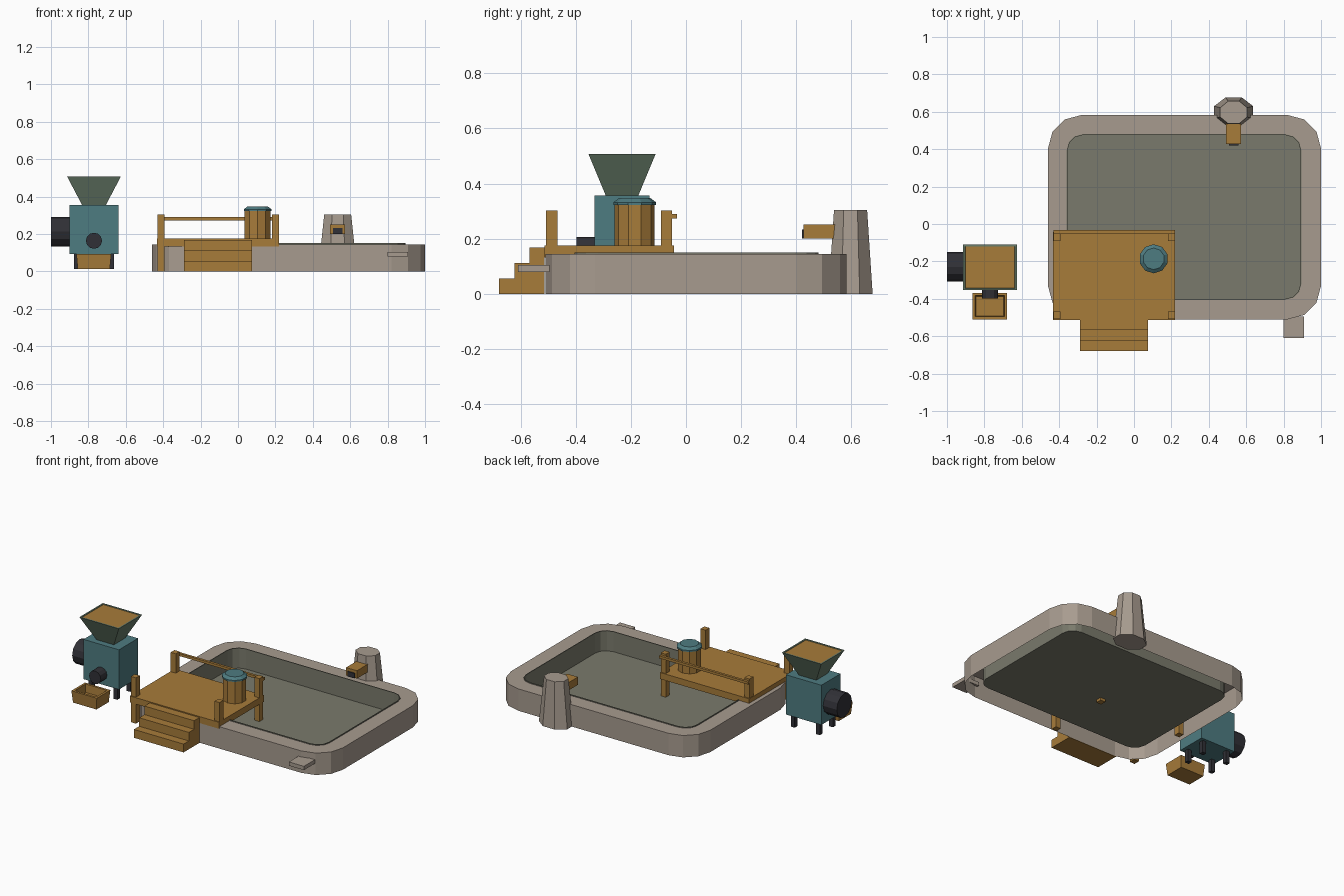
import bpy, bmesh, math
from mathutils import Matrix

if "Cube" in bpy.data.objects:
    bpy.data.objects.remove(bpy.data.objects["Cube"])


def mat(name, rgb):
    m = bpy.data.materials.new(name)
    m.diffuse_color = (*rgb, 1)
    m.use_nodes = True
    m.node_tree.nodes["Principled BSDF"].inputs["Base Color"].default_value = m.diffuse_color
    return m


STONE = mat("stone", (0.39, 0.33, 0.275))
LINER = mat("grey_green_liner", (0.195, 0.195, 0.15))
WOOD = mat("wood", (0.39, 0.20, 0.042))
TEAL = mat("teal_paint", (0.076, 0.20, 0.22))
GREEN = mat("hopper_green", (0.14, 0.205, 0.145))
DARK = mat("dark_metal", (0.03, 0.03, 0.037))


def finish(name, bm, material, fix=True):
    if fix:
        bmesh.ops.recalc_face_normals(bm, faces=bm.faces)
    me = bpy.data.meshes.new(name)
    bm.to_mesh(me)
    bm.free()
    me.materials.append(material)
    ob = bpy.data.objects.new(name, me)
    bpy.context.collection.objects.link(ob)
    return ob


def box(name, x, y, z, material):
    bm = bmesh.new()
    bmesh.ops.create_cube(bm, size=1)
    for v in bm.verts:
        v.co = [r[0] + (c + 0.5) * (r[1] - r[0]) for c, r in zip(v.co, (x, y, z))]
    return finish(name, bm, material)


def loft(name, loops, material, cap_start=False, cap_end=False):
    """Skin a stack of closed point loops."""
    bm = bmesh.new()
    rings = [[bm.verts.new(p) for p in lp] for lp in loops]
    n = len(rings[0])
    for a, b in zip(rings, rings[1:]):
        for i in range(n):
            j = (i + 1) % n
            bm.faces.new((a[i], a[j], b[j], b[i]))
    if cap_start:
        bm.faces.new(rings[0][::-1])
    if cap_end:
        bm.faces.new(rings[-1])
    return finish(name, bm, material, fix=False)


def rounded(x0, x1, y0, y1, r, z, seg=3):
    pts = []
    for k, (cx, cy) in enumerate(((x1 - r, y1 - r), (x0 + r, y1 - r),
                                  (x0 + r, y0 + r), (x1 - r, y0 + r))):
        for s in range(seg + 1):
            a = math.pi / 2 * (k + s / seg)
            pts.append((cx + r * math.cos(a), cy + r * math.sin(a), z))
    return pts


def rect(cx, cy, hx, hy, z):
    return [(cx + hx, cy + hy, z), (cx - hx, cy + hy, z),
            (cx - hx, cy - hy, z), (cx + hx, cy - hy, z)]


def ngon(cx, cy, rx, ry, z, n):
    k = 1 / math.cos(math.pi / n)
    return [(cx + rx * k * math.cos(2 * math.pi * (i + 0.5) / n),
             cy + ry * k * math.sin(2 * math.pi * (i + 0.5) / n), z) for i in range(n)]


def cylinder(name, centre, r, depth, axis, material, n=12):
    bm = bmesh.new()
    rot = Matrix.Rotation(math.pi / 2, 4, "Y" if axis == "X" else "X")
    bmesh.ops.create_cone(bm, cap_ends=True, segments=n, radius1=r, radius2=r,
                          depth=depth, matrix=Matrix.Translation(centre) @ rot)
    return finish(name, bm, material)


# Basin: stone surround, open underneath, with a thin liner and floor
INNER = (-0.355, 0.89, -0.40, 0.475)
grown = (-0.36, 0.895, -0.405, 0.48)
OUTER = (-0.46, 1.0, -0.51, 0.583)
loft("basin_surround", [rounded(*OUTER, 0.18, 0), rounded(*OUTER, 0.18, 0.145),
                        rounded(*grown, 0.085, 0.145)], STONE)
loft("basin_liner", [rounded(*grown, 0.085, 0.145), rounded(*grown, 0.085, 0.151),
                     rounded(*INNER, 0.08, 0.151), rounded(*INNER, 0.08, 0.018)],
     LINER, cap_end=True)
box("side_ledge", (0.80, 0.91), (-0.61, -0.495), (0.08, 0.105), STONE)

# Stone spout pillar
loft("spout_pillar", [ngon(0.533, 0.597, 0.104, 0.08, 0, 8),
                      ngon(0.533, 0.597, 0.072, 0.06, 0.305, 8)],
     STONE, True, True)
box("spout_box", (0.493, 0.573), (0.427, 0.56), (0.2, 0.252), WOOD)
box("spout_opening", (0.508, 0.558), (0.42, 0.427), (0.2, 0.233), DARK)

# Wooden deck with posts, rail and steps
box("deck", (-0.433, 0.22), (-0.513, -0.043), (0.132, 0.175), WOOD)
for sx, x in (("left", -0.43), ("right", 0.183)):
    for sy, y in (("front", -0.507), ("back", -0.09)):
        box(f"{sy}_{sx}_post", (x, x + 0.037), (y, y + 0.04), (0, 0.303), WOOD)
box("back_rail", (-0.43, 0.22), (-0.05, -0.033), (0.273, 0.29), WOOD)
for i in range(3):
    box(f"step_{i + 1}", (-0.288, 0.076), (-0.678 + 0.055 * i, -0.513 if i == 2 else -0.623 + 0.055 * i),
        (0, 0.055 + 0.0565 * i), WOOD)

# Barrel on the deck with a bevelled lid
bx, by = 0.105, -0.186
loft("barrel", [ngon(bx, by, 0.069, 0.069, z, 10) for z in (0.17, 0.327)], WOOD, True, True)
loft("barrel_lid", [ngon(bx, by, r, r, z, 10) for r, z in
                    ((0.074, 0.322), (0.074, 0.332), (0.055, 0.347))], TEAL, True, True)

# Feed mill: body, legs, hopper, motor and outlet
mx, my = -0.77, -0.232
box("mill_body", (-0.9, -0.64), (-0.332, -0.132), (0.093, 0.356), TEAL)
for i, x in enumerate((-0.876, -0.692)):
    for j, y in enumerate((-0.315, -0.178)):
        box(f"mill_leg_{i}{j}", (x, x + 0.028), (y, y + 0.028), (0.012, 0.1), DARK)
loft("hopper", [rect(mx, my, 0.063, 0.058, 0.354), rect(mx, my, 0.144, 0.122, 0.508),
                rect(mx, my, 0.134, 0.112, 0.508), rect(mx, my, 0.130, 0.109, 0.5)],
     GREEN, True)
box("hopper_feed", (mx - 0.132, mx + 0.132), (my - 0.111, my + 0.111), (0.498, 0.505), WOOD)
cylinder("motor", (-0.945, my + 0.003, 0.213), 0.079, 0.11, "X", DARK)
cylinder("outlet", (mx, -0.363, 0.164), 0.043, 0.07, "Y", DARK)

# Feed tray under the outlet, hollow on top
tx, ty = -0.771, -0.439
loft("feed_tray", [rect(tx, ty, 0.086, 0.064, 0.014), rect(tx, ty, 0.093, 0.071, 0.093),
                   rect(tx, ty, 0.078, 0.056, 0.093), rect(tx, ty, 0.074, 0.052, 0.04)],
     WOOD, True, True)
